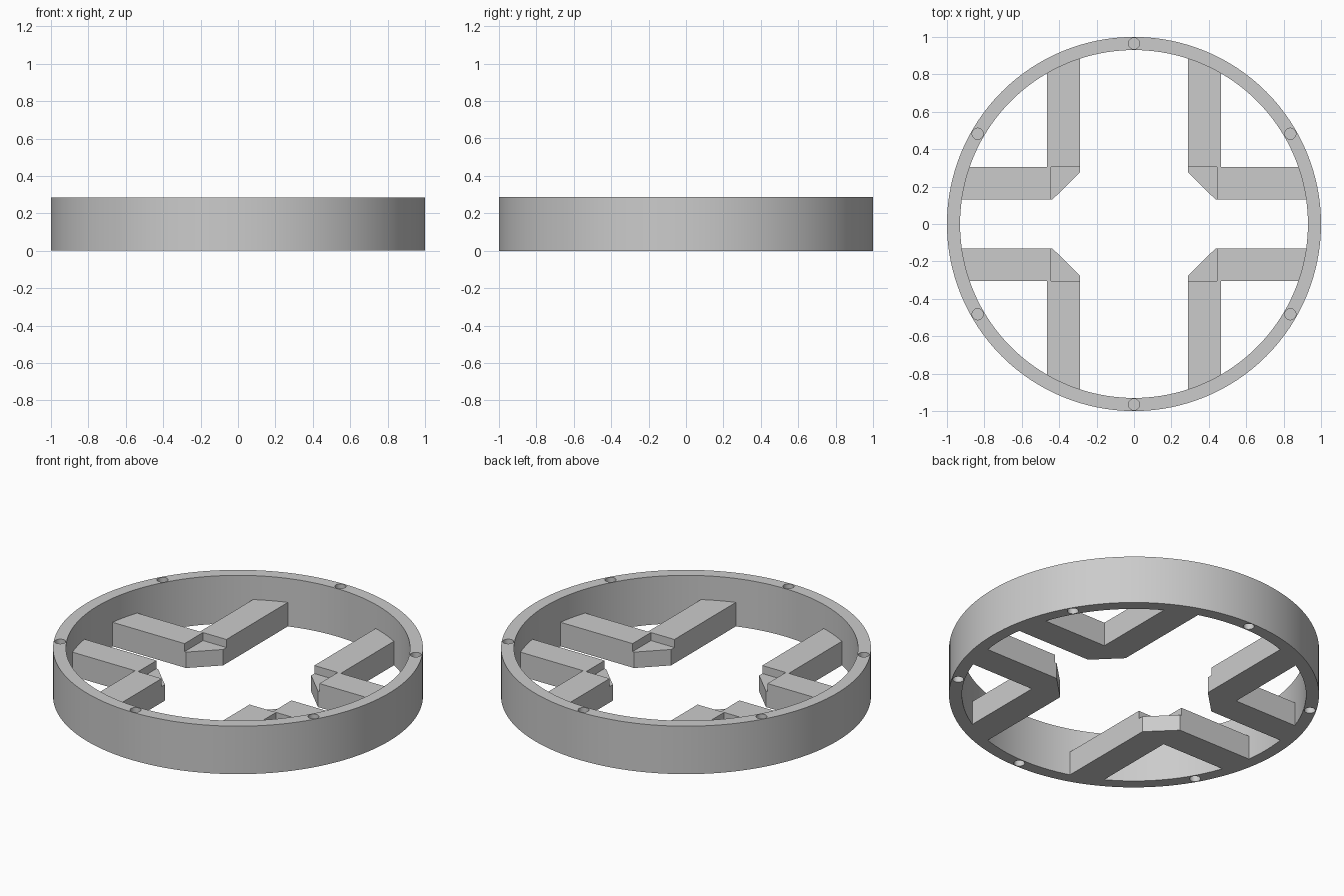
import bpy
import bmesh
from math import cos, sin, sqrt, radians, pi

if "Cube" in bpy.data.objects:
    bpy.data.objects.remove(bpy.data.objects["Cube"], do_unlink=True)

OUTER, INNER, HEIGHT = 1.0, 0.93, 0.286
ARM_TOP, PAD_TOP = 0.143, 0.095
HOLE_RADIUS, HOLE_DEPTH = 0.03, 0.11
SEGMENTS = 128

grey = bpy.data.materials.new("plain grey")
grey.use_nodes = True
grey.diffuse_color = (0.6, 0.6, 0.6, 1)
grey.node_tree.nodes["Principled BSDF"].inputs["Base Color"].default_value = (0.6, 0.6, 0.6, 1)


def make_object(name, bm):
    bmesh.ops.recalc_face_normals(bm, faces=bm.faces)
    mesh = bpy.data.meshes.new(name)
    bm.to_mesh(mesh)
    bm.free()
    mesh.materials.append(grey)
    obj = bpy.data.objects.new(name, mesh)
    bpy.context.collection.objects.link(obj)
    return obj


def prism(bm, outline, bottom, top):
    low = [bm.verts.new((x, y, bottom)) for x, y in outline]
    high = [bm.verts.new((x, y, top)) for x, y in outline]
    bm.faces.new(low)
    bm.faces.new(high)
    for i in range(len(outline)):
        j = (i + 1) % len(outline)
        bm.faces.new((low[i], low[j], high[j], high[i]))


def circle(radius, count, cx=0, cy=0):
    return [(cx + radius * cos(2 * pi * i / count), cy + radius * sin(2 * pi * i / count))
            for i in range(count)]


# Outer ring: four loops joined into a square-section band
bm = bmesh.new()
section = [(OUTER, 0), (OUTER, HEIGHT), (INNER, HEIGHT), (INNER, 0)]
loops = [[bm.verts.new((x, y, z)) for x, y in circle(r, SEGMENTS)] for r, z in section]
for k in range(4):
    a, b = loops[k], loops[(k + 1) % 4]
    for i in range(SEGMENTS):
        j = (i + 1) % SEGMENTS
        bm.faces.new((a[i], a[j], b[j], b[i]))
ring = make_object("outer_ring", bm)

# Six pin sockets sunk into both faces of the ring
bm = bmesh.new()
mid = (OUTER + INNER) / 2
for k in range(6):
    angle = radians(30 + 60 * k)
    outline = circle(HOLE_RADIUS, 24, mid * cos(angle), mid * sin(angle))
    prism(bm, outline, -0.1, HOLE_DEPTH)
    prism(bm, outline, HEIGHT - HOLE_DEPTH, HEIGHT + 0.1)
cutter = make_object("socket_cutter", bm)
cutter.hide_render = True
cutter.hide_viewport = True

cut = ring.modifiers.new("sockets", 'BOOLEAN')
cut.operation = 'DIFFERENCE'
cut.solver = 'EXACT'
cut.object = cutter
bpy.context.view_layer.objects.active = ring
ring.select_set(True)
bpy.ops.object.modifier_apply(modifier=cut.name)
bpy.data.objects.remove(cutter, do_unlink=True)
bpy.ops.object.shade_smooth_by_angle(angle=radians(30))


# Corner brackets: two arms meeting the ring, with a lower chamfered pad between
def arm_outline(start, low, high):
    """Bar running along the first axis from start to the ring."""
    reach = INNER + 0.002
    steps = 6
    widths = [low + (high - low) * i / steps for i in range(steps + 1)]
    return [(start, low)] + [(sqrt(reach ** 2 - w ** 2), w) for w in widths] + [(start, high)]


side_arm = arm_outline(0.445, 0.132, 0.305)
long_arm = [(x, y) for y, x in arm_outline(0.305, 0.29, 0.465)]
pad = [(0.435, 0.132), (0.445, 0.132), (0.445, 0.305), (0.29, 0.305), (0.29, 0.275)]

for depth, sy in (("front", -1), ("back", 1)):
    for side, sx in (("right", -1), ("left", 1)):
        bm = bmesh.new()
        for outline, top in ((side_arm, ARM_TOP), (long_arm, ARM_TOP), (pad, PAD_TOP)):
            prism(bm, [(sx * x, sy * y) for x, y in outline], 0, top)
        make_object(f"{depth}_{side}_bracket", bm)
